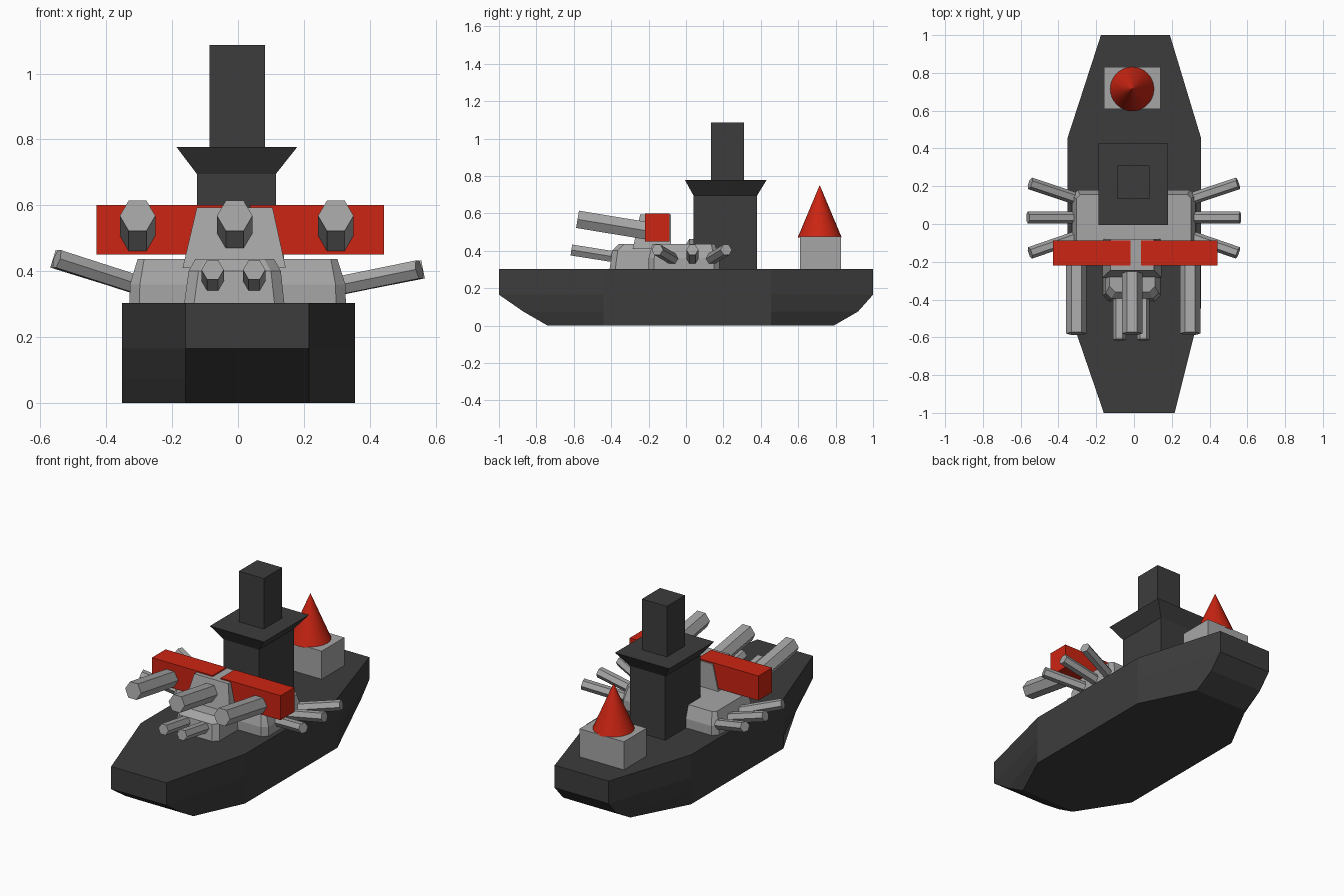
import bpy, bmesh, math
from mathutils import Vector

if "Cube" in bpy.data.objects:
    bpy.data.objects.remove(bpy.data.objects["Cube"])


def material(name, rgb):
    m = bpy.data.materials.new(name)
    m.diffuse_color = (*rgb, 1)
    m.use_nodes = True
    m.node_tree.nodes["Principled BSDF"].inputs["Base Color"].default_value = m.diffuse_color
    return m


DARK = material("dark grey", (0.046, 0.046, 0.046))
GREY = material("light grey", (0.38, 0.38, 0.38))
RED = material("red", (0.6, 0.018, 0.006))


def loft(name, rings, mat):
    """Closed solid through rings of equal point count."""
    bm = bmesh.new()
    loops = [[bm.verts.new(p) for p in r] for r in rings]
    n = len(rings[0])
    for a, b in zip(loops, loops[1:]):
        for i in range(n):
            j = (i + 1) % n
            bm.faces.new((a[i], a[j], b[j], b[i]))
    bm.faces.new(loops[0][::-1])
    bm.faces.new(loops[-1])
    bmesh.ops.recalc_face_normals(bm, faces=bm.faces)
    me = bpy.data.meshes.new(name)
    bm.to_mesh(me)
    bm.free()
    me.materials.append(mat)
    ob = bpy.data.objects.new(name, me)
    bpy.context.collection.objects.link(ob)
    return ob


def rect(x0, x1, y0, y1, z):
    return [(x0, y0, z), (x1, y0, z), (x1, y1, z), (x0, y1, z)]


def octa(x0, x1, y0, y1, z, c):
    """Rectangle with cut corners."""
    return [(x0 + c, y0, z), (x1 - c, y0, z), (x1, y0 + c, z), (x1, y1 - c, z),
            (x1 - c, y1, z), (x0 + c, y1, z), (x0, y1 - c, z), (x0, y0 + c, z)]


def box(name, x0, x1, y0, y1, z0, z1, mat):
    return loft(name, [rect(x0, x1, y0, y1, z0), rect(x0, x1, y0, y1, z1)], mat)


def barrel(name, root, tip, r):
    """Six-sided gun barrel from root to tip."""
    a, b = Vector(root), Vector(tip)
    d = (b - a).normalized()
    u = d.cross(Vector((0, 0, 1))).normalized()
    v = u.cross(d)
    ring = [r * (u * math.cos(k * math.pi / 3) + v * math.sin(k * math.pi / 3)) for k in range(6)]
    return loft(name, [[a + o for o in ring], [b + o for o in ring]], GREY)


# Hull: eight-sided outline, both ends pulled in towards the keel
def hull_ring(z, bow, stern):
    return [(-0.16, bow, z), (0.215, bow, z), (0.355, -0.44, z), (0.355, 0.455, z),
            (0.19, stern, z), (-0.175, stern, z), (-0.352, 0.455, z), (-0.352, -0.44, z)]


loft("hull", [hull_ring(0, -0.74, 0.79), hull_ring(0.075, -0.87, 0.92),
              hull_ring(0.165, -1, 1), hull_ring(0.303, -1, 1)], DARK)

# Bridge tower with flared top, and funnel
loft("bridge_tower", [rect(-0.125, 0.115, 0.04, 0.38, 0.29), rect(-0.125, 0.115, 0.04, 0.38, 0.695),
                      rect(-0.187, 0.18, -0.005, 0.43, 0.777)], DARK)
box("funnel", -0.087, 0.082, 0.133, 0.31, 0.77, 1.087, DARK)

# Stern house with cone roof
box("stern_house", -0.16, 0.14, 0.61, 0.83, 0.29, 0.475, GREY)
circle = [(0.118 * math.cos(2 * math.pi * k / 32), 0.118 * math.sin(2 * math.pi * k / 32)) for k in range(32)]
cone = loft("cone_roof", [[(-0.01 + s * x, 0.715 + s * y, z) for x, y in circle]
                          for s, z in ((1, 0.47), (0.005, 0.75))], RED)
bpy.context.view_layer.objects.active = cone
cone.select_set(True)
bpy.ops.object.shade_smooth_by_angle(angle=math.radians(40))

# Gun housings: broadside block, forward turret, upper turret
loft("broadside_housing", [octa(-0.33, 0.328, -0.2, 0.18, 0.29, 0.03),
                           octa(-0.328, 0.326, -0.2, 0.18, 0.36, 0.03),
                           octa(-0.305, 0.302, -0.18, 0.155, 0.436, 0.02)], GREY)
loft("forward_turret", [octa(-0.165, 0.142, -0.41, 0.03, 0.29, 0.03),
                        octa(-0.15, 0.13, -0.395, 0.03, 0.4, 0.03),
                        octa(-0.13, 0.11, -0.36, 0.03, 0.436, 0.03)], GREY)
loft("upper_turret", [rect(-0.168, 0.145, -0.285, -0.08, 0.41),
                      rect(-0.125, 0.105, -0.245, -0.08, 0.593)], GREY)

# Red cross beams
box("left_beam", -0.43, -0.018, -0.22, -0.087, 0.45, 0.6, RED)
box("right_beam", 0.036, 0.443, -0.22, -0.087, 0.45, 0.6, RED)

# Main guns and small forward guns
for i, x in enumerate((-0.305, -0.01, 0.297)):
    barrel(f"main_gun_{i}", (x, -0.18, 0.502), (x, -0.58, 0.568), 0.054)
for i, x in enumerate((-0.077, 0.049)):
    barrel(f"forward_gun_{i}", (x, -0.36, 0.364), (x, -0.613, 0.404), 0.034)

# Broadside guns fanning out on each side
for side, s, tip_z in (("left", -1, 0.437), ("right", 1, 0.405)):
    for i, (y0, y1, reach) in enumerate(((-0.06, -0.153, 0.55), (0.034, 0.034, 0.562), (0.125, 0.215, 0.55))):
        barrel(f"{side}_broadside_gun_{i}", (s * 0.28, y0, 0.35), (s * reach, y1, tip_z), 0.032)
